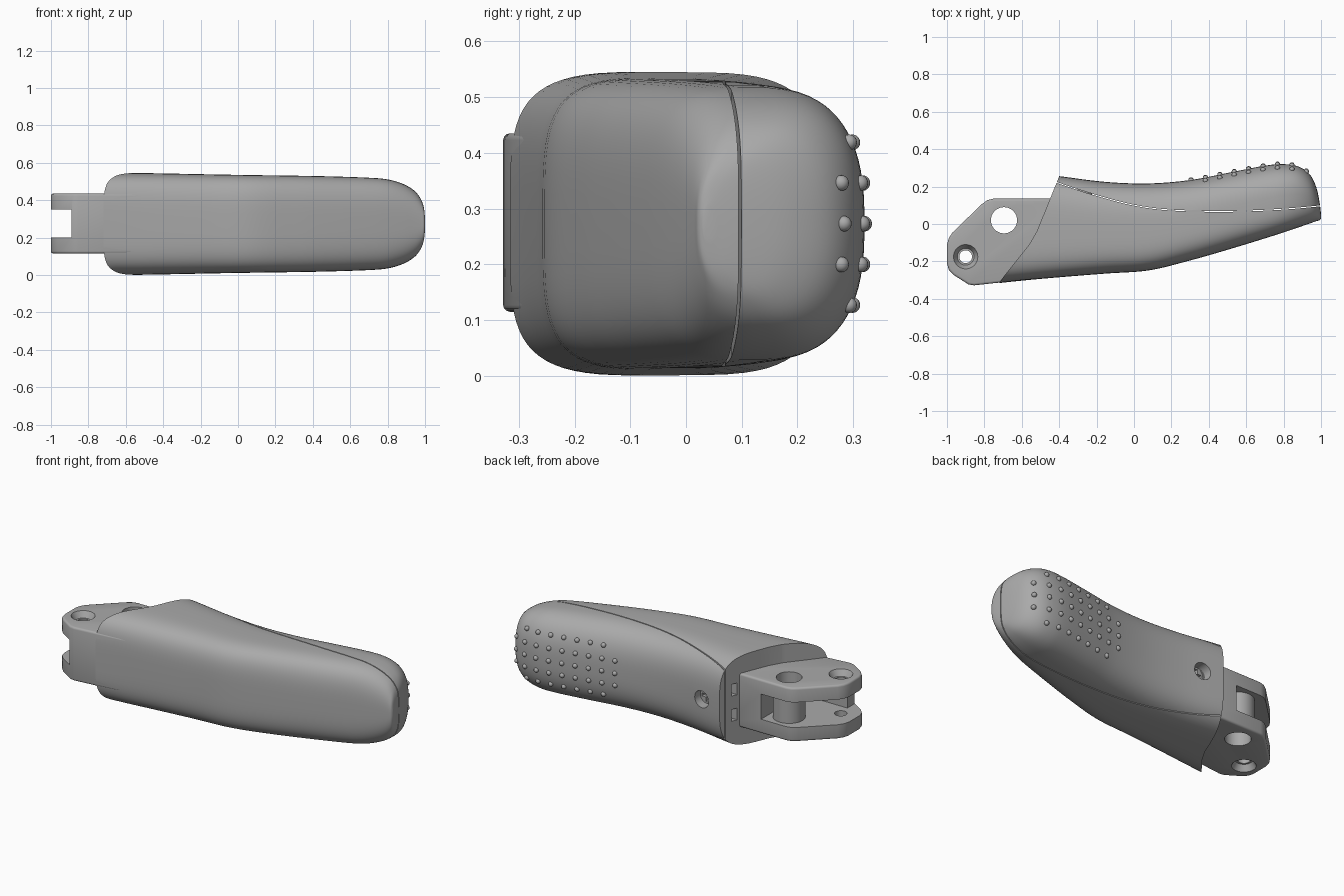
import bpy, bmesh, math
from mathutils import Vector, Matrix

MID = 0.273  # height of the symmetry plane

cube = bpy.data.objects.get("Cube")
if cube:
    bpy.data.objects.remove(cube, do_unlink=True)

grey = bpy.data.materials.new("plain grey")
grey.use_nodes = True
grey.diffuse_color = (0.4, 0.4, 0.4, 1)
grey.node_tree.nodes["Principled BSDF"].inputs["Base Color"].default_value = (0.4, 0.4, 0.4, 1)


def finish(name, bm):
    bmesh.ops.recalc_face_normals(bm, faces=bm.faces)
    mesh = bpy.data.meshes.new(name)
    bm.to_mesh(mesh)
    bm.free()
    mesh.materials.append(grey)
    obj = bpy.data.objects.new(name, mesh)
    bpy.context.collection.objects.link(obj)
    return obj


def select(obj):
    bpy.ops.object.select_all(action='DESELECT')
    obj.select_set(True)
    bpy.context.view_layer.objects.active = obj


def smooth(obj, angle=32):
    select(obj)
    bpy.ops.object.shade_smooth_by_angle(angle=math.radians(angle))


def carve(obj, cutter, operation='DIFFERENCE'):
    """Apply a boolean and throw the cutter away."""
    mod = obj.modifiers.new("carve", 'BOOLEAN')
    mod.operation, mod.solver, mod.object = operation, 'EXACT', cutter
    select(obj)
    bpy.ops.object.modifier_apply(modifier=mod.name)
    bpy.data.objects.remove(cutter, do_unlink=True)


def spline(rows, steps):
    """Catmull-Rom through rows of any width."""
    out = []
    for i in range(len(rows) - 1):
        a, b, c, d = (rows[max(0, min(len(rows) - 1, i + k))] for k in (-1, 0, 1, 2))
        for s in range(steps):
            t = s / steps
            out.append([q + t / 2 * (r - p + t * (2 * p - 5 * q + 4 * r - w + t * (3 * q - 3 * r + w - p)))
                        for p, q, r, w in zip(a, b, c, d)])
    return out + [list(rows[-1])]


def prism(name, outline, low, high):
    bm = bmesh.new()
    face = bm.faces.new([bm.verts.new((x, y, low)) for x, y in outline])
    top = bmesh.ops.extrude_face_region(bm, geom=[face])
    bmesh.ops.translate(bm, vec=(0, 0, high - low),
                        verts=[g for g in top["geom"] if isinstance(g, bmesh.types.BMVert)])
    return finish(name, bm)


def box(name, x0, x1, y0, y1, z0, z1):
    return prism(name, [(x0, y0), (x1, y0), (x1, y1), (x0, y1)], z0, z1)


def rod(name, centre, r, depth, axis='Z', r2=None):
    bm = bmesh.new()
    turn = Matrix.Rotation(math.pi / 2, 4, 'X') if axis == 'Y' else Matrix()
    bmesh.ops.create_cone(bm, cap_ends=True, segments=40, radius1=r, depth=depth,
                          radius2=r if r2 is None else r2,
                          matrix=Matrix.Translation(centre) @ turn)
    return finish(name, bm)


# Grip body: x, front y, back y, half height, front roundness, back roundness
stations = [
    (-0.85, -0.33, 0.30, 0.273, 4.4, 3.6),
    (-0.60, -0.303, 0.28, 0.273, 4.4, 3.6),
    (-0.40, -0.285, 0.256, 0.27, 4.2, 3.5),
    (-0.15, -0.265, 0.225, 0.265, 4, 3.2),
    (0.08, -0.248, 0.217, 0.261, 4, 3),
    (0.30, -0.195, 0.235, 0.258, 3.8, 2.8),
    (0.50, -0.138, 0.273, 0.254, 3.6, 2.7),
    (0.70, -0.077, 0.312, 0.247, 3.5, 2.6),
    (0.80, -0.045, 0.32, 0.238, 3.4, 2.6),
    (0.88, -0.018, 0.307, 0.215, 3.2, 2.6),
    (0.94, 0.003, 0.265, 0.18, 3, 2.5),
    (0.975, 0.015, 0.195, 0.138, 2.8, 2.4),
    (0.993, 0.021, 0.11, 0.09, 2.5, 2.2),
    (1.0, 0.03, 0.05, 0.03, 2.2, 2),
]


def ring_point(station, angle):
    x, front, back, half, nf, nb = station
    c, s = math.cos(angle), math.sin(angle)
    n = nb if c > 0 else nf
    y = (front + back) / 2 + (back - front) / 2 * math.copysign(abs(c) ** (2 / n), c)
    return x, y, MID + half * math.copysign(abs(s) ** (2 / n), s)


bm = bmesh.new()
SIDES = 72
rings = [[bm.verts.new(ring_point(st, math.tau * (i + 0.5) / SIDES)) for i in range(SIDES)]
         for st in spline(stations, 5)]
for lower, upper in zip(rings, rings[1:]):
    for i in range(SIDES):
        j = (i + 1) % SIDES
        bm.faces.new((lower[i], lower[j], upper[j], upper[i]))
bm.faces.new(rings[0])
bm.faces.new(rings[-1])
body = finish("grip_body", bm)

# Slanted open end of the grip
carve(body, prism("end_cutter", [(-0.37, 0.33), (-0.4, 0.255), (-0.52, -0.04), (-0.56, -0.11),
                                 (-0.7, -0.285), (-0.75, -0.36), (-1.2, -0.36), (-1.2, 0.33)], -0.2, 0.8))
for side in (-1, 1):
    z = MID + side * 0.075
    carve(body, box("slot_cutter", -0.6, -0.38, 0.15, 0.185, z - 0.035, z + 0.035))

# Seam between front shell and back pad
seam = spline([(-0.5, 0.255), (-0.4, 0.215), (-0.2, 0.15), (0, 0.098), (0.2, 0.072), (0.5, 0.065),
               (0.8, 0.077), (1.05, 0.1)], 5)
carve(body, prism("seam_cutter", seam + [(x, y + 0.005) for x, y in reversed(seam)], -0.2, 0.8))

# Textured grip bumps, rested on the pad surface
bpy.context.view_layer.update()
bm = bmesh.new()
for col in range(9):
    x = 0.305 + 0.077 * col
    reach = 1 if col in (0, 8) else 2
    for row in range(-reach, reach + 1):
        hit, spot, normal, _ = body.ray_cast(Vector((x, 1, MID + 0.073 * row)), Vector((0, -1, 0)))
        if hit:
            bmesh.ops.create_uvsphere(bm, u_segments=16, v_segments=10, radius=0.014,
                                      matrix=Matrix.Translation(spot))
smooth(finish("grip_bumps", bm), 60)

# Screw hole and recessed cross-head screw
sx = -0.27
carve(body, rod("screw_cutter", (sx, 0.23, MID), 0.05, 0.16, 'Y'))
smooth(body)
screw = rod("screw", (sx, 0.16, MID), 0.046, 0.05, 'Y')
for w, h in ((0.035, 0.009), (0.009, 0.035)):
    carve(screw, box("cross_cutter", sx - w, sx + w, 0.165, 0.25, MID - h, MID + h))
smooth(screw)

# Forked mounting arm
LOW, HIGH = 0.115, 0.435
arm = prism("mounting_arm", [(-0.35, 0.135), (-0.755, 0.135), (-0.785, 0.127), (-0.815, 0.105),
                             (-0.97, -0.045), (-0.99, -0.075), (-1, -0.11), (-1, -0.21),
                             (-0.99, -0.245), (-0.965, -0.272), (-0.885, -0.323), (-0.855, -0.328),
                             (-0.7, -0.311), (-0.35, -0.27)], LOW, HIGH)
bevel = arm.modifiers.new("soft_edges", 'BEVEL')
bevel.width, bevel.segments, bevel.limit_method = 0.012, 3, 'ANGLE'
bevel.angle_limit = math.radians(50)
select(arm)
bpy.ops.object.modifier_apply(modifier=bevel.name)

# Slot between the prongs, open at the tip and the back
carve(arm, prism("fork_cutter", [(-0.59, 0.3), (-1.2, 0.3), (-1.2, -0.4), (-0.89, -0.4),
                                 (-0.89, -0.25), (-0.59, -0.25)], 0.2, 0.35))

# Pivot sleeve and bore
pivot = (-0.695, 0.02, MID)
carve(arm, rod("pivot_sleeve", pivot, 0.088, 0.2), 'UNION')
carve(arm, rod("pivot_cutter", pivot, 0.07, 1))

# Countersunk pin holes
carve(arm, rod("pin_cutter", (-0.9, -0.175, MID), 0.034, 1))
carve(arm, rod("upper_sink", (-0.9, -0.175, HIGH), 0.045, 0.07, r2=0.085))
carve(arm, rod("lower_sink", (-0.9, -0.175, LOW), 0.085, 0.07, r2=0.045))
smooth(arm)
